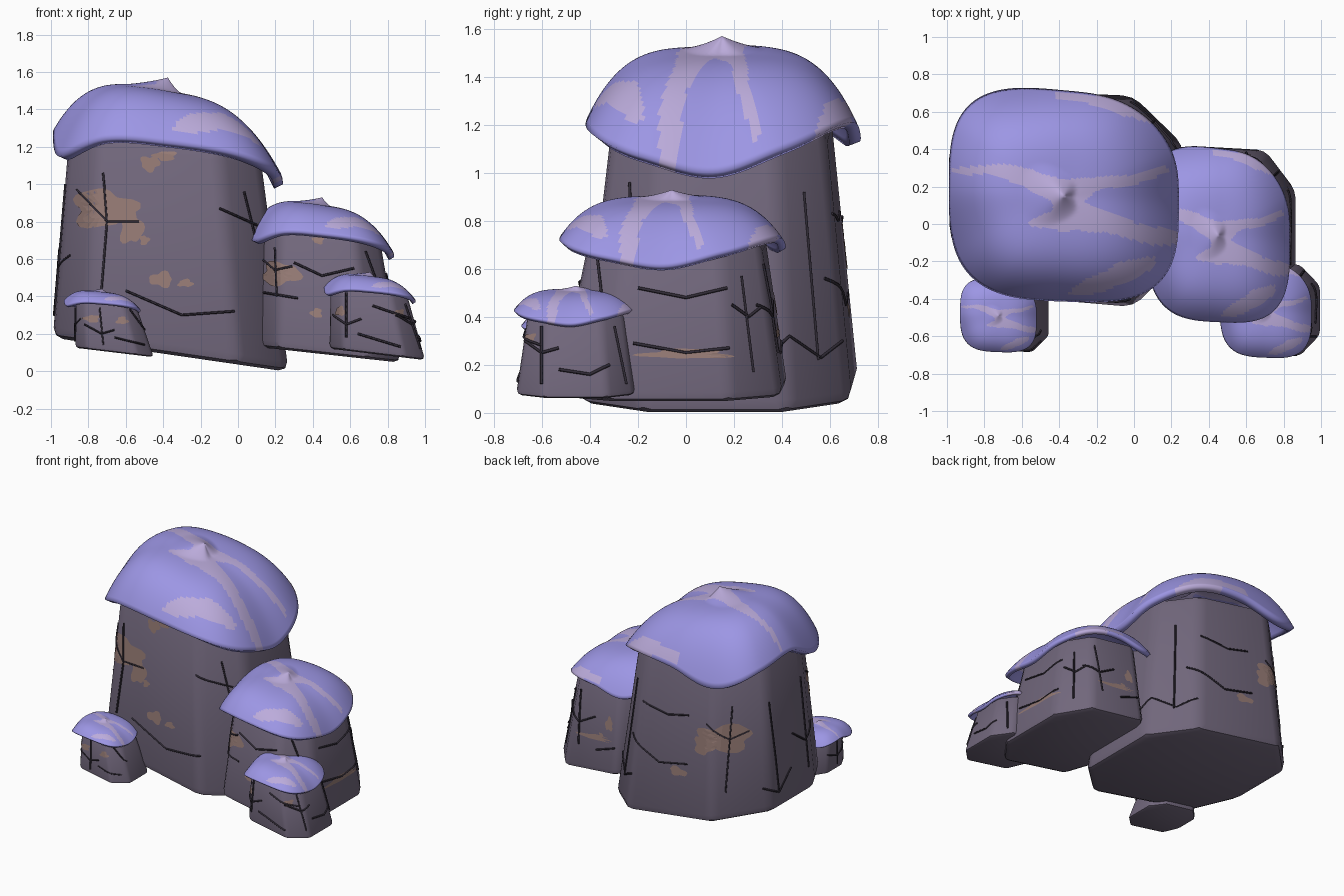
import bpy, bmesh, math, random
from mathutils import Vector
from mathutils.bvhtree import BVHTree
from mathutils.geometry import intersect_point_line

random.seed(4)
cube = bpy.data.objects.get("Cube")
if cube:
    bpy.data.objects.remove(cube, do_unlink=True)


def material(name, rgb):
    m = bpy.data.materials.new(name)
    m.use_nodes = True
    m.diffuse_color = (*rgb, 1)
    m.node_tree.nodes["Principled BSDF"].inputs["Base Color"].default_value = (*rgb, 1)
    return m


STONE = material("stone grey", (.165, .135, .2))
CRACK = material("crack dark", (.03, .024, .037))
RUST = material("rust brown", (.3, .195, .175))
LILAC = material("cap lilac", (.335, .305, .78))
PALE = material("cap pale", (.5, .41, .71))


def add_object(name, data, *mats):
    ob = bpy.data.objects.new(name, data)
    bpy.context.collection.objects.link(ob)
    for m in mats:
        data.materials.append(m)
    return ob


def mesh_from(bm, name, *mats):
    me = bpy.data.meshes.new(name)
    bm.to_mesh(me)
    return add_object(name, me, *mats)


# Rock: tapered chamfered block with a sloping base and top
OUTLINE = [(1, .5), (.57, .95), (-.54, 1), (-1, .48), (-1, -.35), (-.72, -.88), (.57, -1), (1, -.55)]


def rock(name, base, base_half, top, top_half, tilt, soft):
    bm = bmesh.new()
    rings = []
    for (cx, cy, cz), (hx, hy) in ((base, base_half), (top, top_half)):
        rings.append([bm.verts.new((cx + a * hx, cy + b * hy, cz - tilt * a * hx)) for a, b in OUTLINE])
    low, high = rings
    n = len(OUTLINE)
    bm.faces.new(low[::-1])
    bm.faces.new(high)
    for i in range(n):
        j = (i + 1) % n
        bm.faces.new((low[i], low[j], high[j], high[i]))
    bmesh.ops.bevel(bm, geom=bm.edges[:], offset=soft, segments=2, profile=.5, affect='EDGES')
    bmesh.ops.recalc_face_normals(bm, faces=bm.faces[:])
    ob = mesh_from(bm, name, STONE)
    ob.data.shade_smooth()
    ob.data.set_sharp_from_angle(angle=math.radians(30))
    return name, BVHTree.FromBMesh(bm)


# Cap: drooping dome with three low lobes and a pinched peak
DROOP = [.5, .4, .3, .3, .37, .26, .22, .35, .26, .28, .33, .43]


def droop(angle):
    f = angle / math.tau * len(DROOP)
    i, t = int(f), f % 1
    a, b, c, d = (DROOP[(i + k) % len(DROOP)] for k in (-1, 0, 1, 2))
    return b + .5 * t * (c - a + t * (2*a - 5*b + 4*c - d + t * (3 * (b - c) + d - a)))


# Pale streaks on the cap: paths of (x, y, half width) on a unit plan
STREAKS = [
    [(-.97, .23, .02), (-.64, .25, .05), (-.3, .18, .09), (0, 0, .12)],
    [(0, 0, .12), (.2, .09, .1), (.36, .13, .05), (.61, .15, .05), (.88, .25, .03)],
    [(0, 0, .12), (.05, -.2, .15), (.37, -.23, .1), (.61, -.35, .08), (1, -.4, .08)],
    [(-.28, -.26, .03), (.05, -.2, .12)],
    [(-.07, .95, .02), (.28, .9, .05), (.61, .79, .05), (.74, .7, .02)],
    [(.07, -.92, .03), (.37, -.8, .1), (.72, -.64, .08)]]


def is_pale(x, y):
    p = Vector((x, y))
    for path in STREAKS:
        for (ax, ay, aw), (bx, by, bw) in zip(path, path[1:]):
            a, b = Vector((ax, ay)), Vector((bx, by))
            t = min(1, max(0, intersect_point_line(p, a, b)[1]))
            ripple = 1 + .15 * math.sin(15 * x + 9 * y)
            if (p - a.lerp(b, t)).length < (aw + (bw - aw) * t) * ripple:
                return True
    return False


def cap(name, centre, hx, hy, tall):
    seg, count = 160, 44
    bm = bmesh.new()
    peak = bm.verts.new(centre + Vector((0, 0, .07 * tall)))
    rings = []
    for k in range(1, count + 1):
        t = k / count
        ring = []
        for s in range(seg):
            a = math.tau * s / seg
            c, d = math.cos(a), math.sin(a)
            power = 3.2 - 1.2 * max(c, 0) * max(d, 0)
            r = t * (abs(c) ** power + abs(d) ** power) ** (-1 / power)
            x, y = r * c, r * d - (.07 + .03 * d) * r * c
            crown = -.12 * t * c
            z = crown + (-droop(a) - crown) * t ** (3.3 + .8 * d * d)
            z += .07 * max(0, 1 - t / (.24 - .14 * c)) ** 1.5
            ring.append(bm.verts.new(centre + Vector((x * hx, y * hy, z * tall))))
        rings.append(ring)
    for k in range(count):
        for s in range(seg):
            j = (s + 1) % seg
            if k == 0:
                f = bm.faces.new((peak, rings[0][s], rings[0][j]))
            else:
                f = bm.faces.new((rings[k-1][s], rings[k][s], rings[k][j], rings[k-1][j]))
            f.smooth = True
            mid_point = f.calc_center_median() - centre
            f.material_index = int(is_pale(mid_point.x / hx, mid_point.y / hy))
    ob = mesh_from(bm, name, LILAC, PALE)
    shell = ob.modifiers.new("shell", 'SOLIDIFY')
    shell.thickness = .085 * hx
    shell.offset = -1


# Project a point on one side of a rock onto its surface
def surface(tree, side, u, z, lift):
    start, ray = {
        "front": ((u, -3, z), (0, 1, 0)), "back": ((u, 3, z), (0, -1, 0)),
        "right": ((3, u, z), (-1, 0, 0)), "left": ((-3, u, z), (1, 0, 0))}[side]
    p, normal, _, _ = tree.ray_cast(Vector(start), Vector(ray))
    return p + normal * lift if p else None


# Cracks: thin tubes following the stone surface
def cracks(target, side, *paths, width=.0065):
    name, tree = target
    cu = bpy.data.curves.new(name + "_cracks_" + side, 'CURVE')
    cu.dimensions = '3D'
    cu.bevel_depth = width
    cu.bevel_resolution = 0
    cu.use_fill_caps = True
    for path in paths:
        pts = []
        for (u, z), (v, w) in zip(path, path[1:]):
            for k in range(9):
                p = surface(tree, side, u + (v - u) * k / 8, z + (w - z) * k / 8, .003)
                if p and not (pts and (p - pts[-1]).length < .002):
                    pts.append(p)
        if len(pts) > 1:
            sp = cu.splines.new('POLY')
            sp.points.add(len(pts) - 1)
            for q, p in zip(sp.points, pts):
                q.co = (*p, 1)
    add_object(cu.name, cu, CRACK)


# Stains: thin irregular patches laid on the stone
def stains(target, side, *spots):
    name, tree = target
    bm = bmesh.new()
    n = 28
    for u, z, w, h in spots:
        p1, p2 = random.uniform(0, 6), random.uniform(0, 6)
        rings = []
        for k in range(5):
            ring = []
            for i in range(n):
                a = math.tau * i / n
                r = (k + .01) / 4 * (1 + .18 * math.sin(3 * a + p1) + .12 * math.sin(5 * a + p2))
                p = surface(tree, side, u + w * r * math.cos(a), z + h * r * math.sin(a), .004)
                ring.append(bm.verts.new(p) if p else None)
            rings.append(ring)
        for inner, outer in zip(rings, rings[1:]):
            for i in range(n):
                quad = (inner[i], outer[i], outer[(i + 1) % n], inner[(i + 1) % n])
                if all(quad):
                    bm.faces.new(quad)
    mesh_from(bm, name + "_stains_" + side, RUST)


# The four stones and their caps
big = rock("large_stone", (-.36, .135, .088), (.63, .585), (-.39, .145, 1.22), (.51, .46), .145, .055)
mid = rock("middle_stone", (.485, -.06, .088), (.385, .485), (.45, -.04, .73), (.31, .37), .11, .04)
right = rock("small_right_stone", (.745, -.455, .09), (.255, .255), (.7, -.455, .43), (.205, .205), .12, .024)
left = rock("small_left_stone", (-.66, -.49, .1), (.21, .2), (-.705, -.49, .37), (.16, .155), .12, .02)
cap("large_cap", Vector((-.375, .15, 1.5)), .615, .565, 1)
cap("middle_cap", Vector((.45, -.06, .89)), .385, .465, .56)
cap("small_right_cap", Vector((.705, -.46, .51)), .245, .255, .28)
cap("small_left_cap", Vector((-.725, -.49, .425)), .205, .195, .21)

cracks(big, "front", [(-.72, 1.06), (-.7, .8), (-.73, .43)], [(-.86, .97), (-.7, .8), (-.53, .8)],
       [(-.6, .43), (-.3, .3), (-.02, .32)], [(.03, .96), (.09, .72)], [(-.1, .87), (.1, .78)])
cracks(big, "right", [(.49, .92), (.55, .22)], [(.3, .2), (.43, .32), (.56, .23), (.65, .3)])
cracks(big, "back", [(-.76, .95), (-.76, .35)], [(-.62, .82), (-.76, .72), (-.85, .77)],
       [(.02, .56), (-.25, .45), (-.48, .5)], [(-.08, .83), (-.3, .8), (-.47, .84)])
cracks(big, "left", [(.36, .95), (.33, .3)], [(.45, .36), (.33, .3), (.18, .42)],
       [(0, 1), (-.02, .35)], [(.14, .65), (0, .55), (-.15, .62)])
cracks(mid, "front", [(.2, .66), (.21, .4)], [(.13, .6), (.2, .54), (.29, .56)], [(.14, .42), (.32, .39)],
       [(.3, .58), (.45, .51), (.62, .55)], [(.68, .64), (.75, .45)])
cracks(mid, "right", [(-.2, .52), (0, .48), (.17, .52)], [(.23, .57), (.28, .17)],
       [(.19, .45), (.26, .4), (.31, .44)], [(-.22, .29), (0, .25), (.18, .27)])
cracks(mid, "back", [(.62, .62), (.6, .25)], [(.7, .45), (.61, .4), (.48, .47)], [(.3, .3), (.45, .25)])
cracks(right, "front", [(.58, .42), (.58, .18)], [(.51, .3), (.58, .25), (.66, .28)],
       [(.64, .2), (.87, .13)], [(.72, .35), (.92, .28)])
cracks(right, "right", [(-.6, .36), (-.6, .12)], [(-.67, .3), (-.6, .25), (-.53, .27)],
       [(-.53, .18), (-.4, .16), (-.32, .2)], [(-.3, .36), (-.25, .12)])
cracks(left, "front", [(-.74, .34), (-.72, .14)], [(-.82, .25), (-.73, .2), (-.66, .22)],
       [(-.66, .18), (-.5, .14)], [(-.58, .33), (-.5, .22)], width=.005)
cracks(left, "left", [(-.5, .34), (-.5, .16)], [(-.6, .28), (-.5, .22), (-.4, .26)], width=.005)

stains(big, "front", (-.72, .87, .16, .1), (-.57, .77, .06, .09), (-.47, 1.11, .05, .04),
       (-.39, 1.15, .06, .025), (-.41, .49, .06, .04), (-.28, .47, .04, .02), (-.5, .7, .025, .025))
stains(big, "back", (-.72, .73, .15, .09), (-.6, .66, .07, .06), (-.41, .43, .07, .03))
stains(mid, "front", (.23, .52, .1, .06), (.42, .31, .03, .025), (.43, .7, .03, .02))
stains(mid, "right", (0, .245, .18, .02), (.4, .34, .03, .03))
stains(mid, "back", (.36, .45, .03, .045), (.42, .36, .015, .015))
stains(right, "front", (.55, .32, .025, .025), (.86, .31, .025, .02))
stains(left, "front", (-.78, .28, .04, .02), (-.62, .27, .03, .02))
